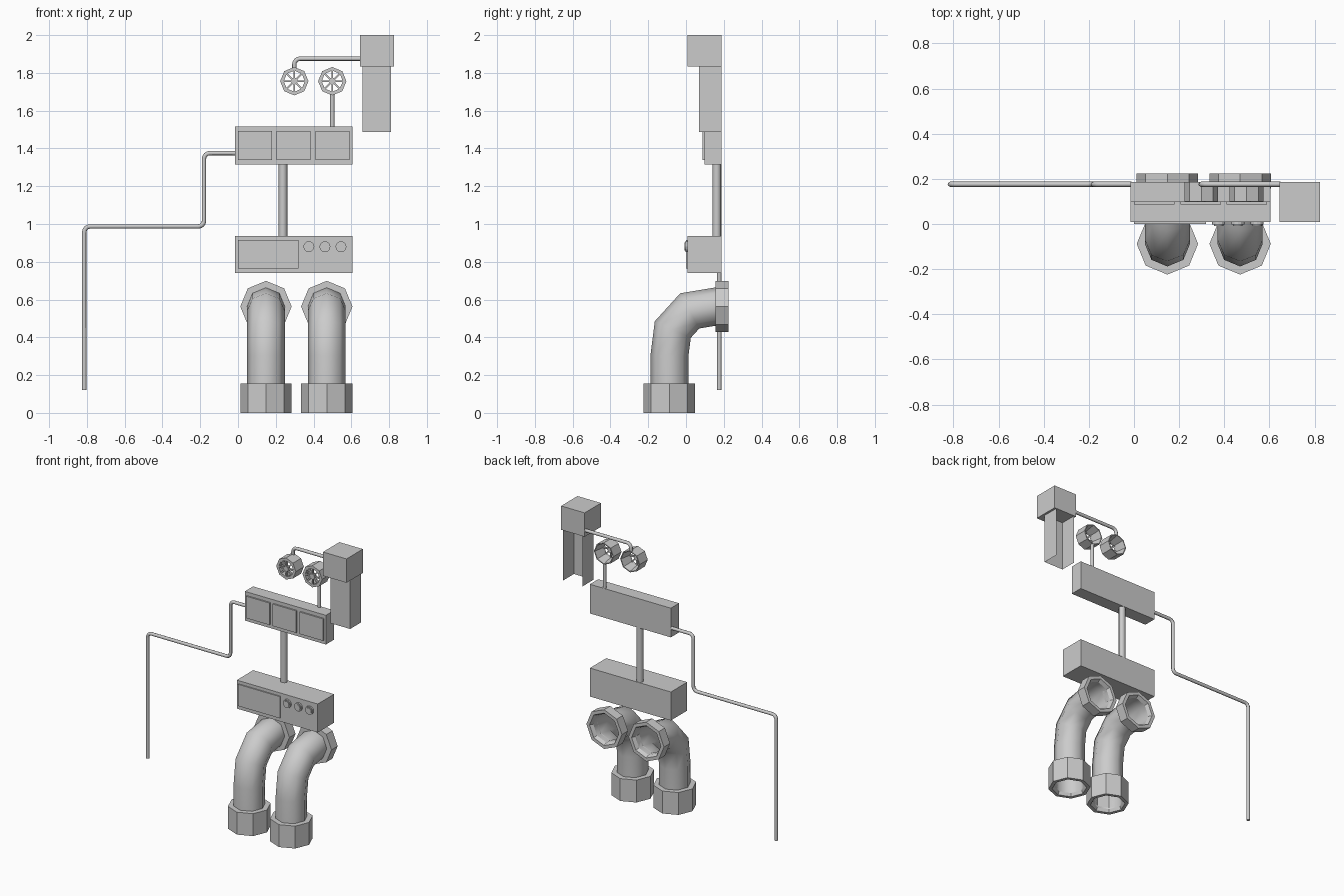
import bpy, bmesh, math
from mathutils import Vector, Matrix

if "Cube" in bpy.data.objects:
    bpy.data.objects.remove(bpy.data.objects["Cube"])


def finish(bm, name, smooth=False):
    bmesh.ops.recalc_face_normals(bm, faces=bm.faces)
    me = bpy.data.meshes.new(name)
    bm.to_mesh(me)
    bm.free()
    ob = bpy.data.objects.new(name, me)
    bpy.context.collection.objects.link(ob)
    if smooth:
        bpy.ops.object.select_all(action='DESELECT')
        ob.select_set(True)
        bpy.context.view_layer.objects.active = ob
        bpy.ops.object.shade_smooth_by_angle(angle=math.radians(50))
    return ob


def box(name, x, y, z):
    bm = bmesh.new()
    size = [b - a for a, b in (x, y, z)]
    mid = [(a + b) / 2 for a, b in (x, y, z)]
    bmesh.ops.create_cube(bm, size=1, matrix=Matrix.Translation(mid) @ Matrix.Diagonal((*size, 1)))
    return finish(bm, name)


def sweep(name, path, radius, normal, sides=8, caps=True):
    """Mitred tube along a path lying in the plane with the given normal."""
    bm, n = bmesh.new(), Vector(normal)
    p = [Vector(q) for q in path]
    rings = []
    for i, c in enumerate(p):
        a = (c - p[i - 1]).normalized() if i else (p[1] - c).normalized()
        b = (p[i + 1] - c).normalized() if i < len(p) - 1 else a
        t = (a + b).normalized()
        u = n.cross(t) / t.dot(a)
        angles = [2 * math.pi * k / sides for k in range(sides)]
        rings.append([bm.verts.new(c + radius * (u * math.cos(g) + n * math.sin(g))) for g in angles])
    for r, s in zip(rings, rings[1:]):
        for k in range(sides):
            j = (k + 1) % sides
            bm.faces.new((r[k], r[j], s[j], s[k]))
    if caps:
        bm.faces.new(rings[0])
        bm.faces.new(rings[-1])
    return finish(bm, name, True)


def rounded(points, r=0.03, steps=4):
    """Round the inner corners of a polyline."""
    p = [Vector(q) for q in points]
    out = [p[0]]
    for a, c, b in zip(p, p[1:], p[2:]):
        s, e = c + (a - c).normalized() * r, c + (b - c).normalized() * r
        m = s + e - c
        for k in range(steps + 1):
            g = math.pi / 2 * k / steps
            out.append(m + (s - m) * math.cos(g) + (e - m) * math.sin(g))
    return out + [p[-1]]


def lathe(name, profile, origin, axis, sides=8):
    """Closed (radius, height) profile turned around the z or y axis."""
    bm, rings = bmesh.new(), []
    for r, h in profile:
        ring = []
        for k in range(sides):
            g = 2 * math.pi * k / sides
            c, s = r * math.cos(g), r * math.sin(g)
            ring.append(bm.verts.new(Vector(origin) + Vector((c, s, h) if axis == 'z' else (c, h, s))))
        rings.append(ring)
    for i, r in enumerate(rings):
        s = rings[(i + 1) % len(rings)]
        for k in range(sides):
            j = (k + 1) % sides
            bm.faces.new((r[k], r[j], s[j], s[k]))
    return finish(bm, name)


BACK, ROD_Y, ROD_R = 0.187, 0.176, 0.0115

# Elbow pipes with end collars
for n, x in enumerate((0.148, 0.47)):
    path = [(x, -0.088, 0.02), (x, -0.088, 0.30), (x, -0.07, 0.441),
            (x, 0.02, 0.54), (x, 0.158, 0.563), (x, 0.20, 0.563)]
    sweep(f"elbow_pipe_{n}", path, 0.1, (1, 0, 0), caps=False)
    lathe(f"foot_collar_{n}", [(0.136, 0), (0.136, 0.155), (0.1, 0.155), (0.1, 0.03), (0.112, 0)],
          (x, -0.088, 0), 'z')
    lathe(f"back_collar_{n}", [(0.136, 0.224), (0.136, 0.157), (0.1, 0.157), (0.1, 0.20), (0.112, 0.224)],
          (x, 0, 0.563), 'y')

# Lower control box with panel and knobs
box("lower_box", (-0.015, 0.605), (0.008, BACK), (0.74, 0.937))
box("lower_panel", (0.0, 0.32), (0.0, 0.01), (0.765, 0.915))
for n, x in enumerate((0.375, 0.46, 0.545)):
    lathe(f"knob_ring_{n}", [(0.029, 0.01), (0.029, -0.003), (0.021, -0.003), (0.021, 0.01)],
          (x, 0, 0.88), 'y', 12)
    sweep(f"knob_{n}", [(x, 0.01, 0.88), (x, -0.009, 0.88)], 0.021, (1, 0, 0), 12)

# Post and upper box with three panels
sweep("post", [(0.238, 0.163, 0.93), (0.238, 0.163, 1.32)], 0.023, (1, 0, 0))
box("upper_box", (-0.015, 0.605), (0.097, BACK), (1.315, 1.517))
for n in range(3):
    x = 0.0 + 0.205 * n
    box(f"upper_panel_{n}", (x, x + 0.18), (0.087, 0.1), (1.34, 1.492))

# Long bent side rod
sweep("side_rod", rounded([(-0.01, ROD_Y, 1.375), (-0.18, ROD_Y, 1.375), (-0.18, ROD_Y, 0.987),
                           (-0.814, ROD_Y, 0.987), (-0.814, ROD_Y, 0.12)]), ROD_R, (0, 1, 0))

# Top box and the open-backed channel below it
box("top_box", (0.645, 0.825), (0.008, BACK), (1.835, 2.0))
bm = bmesh.new()
plan = [(0.66, BACK), (0.66, 0.069), (0.81, 0.069), (0.81, BACK)]
cols = [[bm.verts.new((x, y, z)) for z in (1.488, 1.836)] for x, y in plan]
for a, b in zip(cols, cols[1:]):
    bm.faces.new((a[0], b[0], b[1], a[1]))
finish(bm, "channel")

# Rods carrying the two wheels
sweep("wheel_arm", rounded([(0.65, ROD_Y, 1.875), (0.298, ROD_Y, 1.875), (0.298, ROD_Y, 1.822)]),
      ROD_R, (0, 1, 0))
sweep("wheel_stem", [(0.499, ROD_Y, 1.51), (0.499, ROD_Y, 1.69)], ROD_R, (0, 1, 0))

# Octagonal spoked wheels, open at the back
for n, x in enumerate((0.298, 0.499)):
    o = Vector((x, 0, 1.756))
    lathe(f"wheel_rim_{n}", [(0.075, BACK), (0.075, 0.1), (0.056, 0.1), (0.056, 0.115), (0.068, BACK)], o, 'y')
    sweep(f"wheel_hub_{n}", [o + Vector((0, 0.098, 0)), o + Vector((0, 0.12, 0))], 0.019, (1, 0, 0))
    bm = bmesh.new()
    for k in range(8):
        m = Matrix.Translation(o) @ Matrix.Rotation(k * math.pi / 4, 4, 'Y')
        m = m @ Matrix.Translation((0.037, 0.107, 0)) @ Matrix.Diagonal((0.044, 0.012, 0.009, 1))
        bmesh.ops.create_cube(bm, size=1, matrix=m)
    finish(bm, f"wheel_spokes_{n}")
